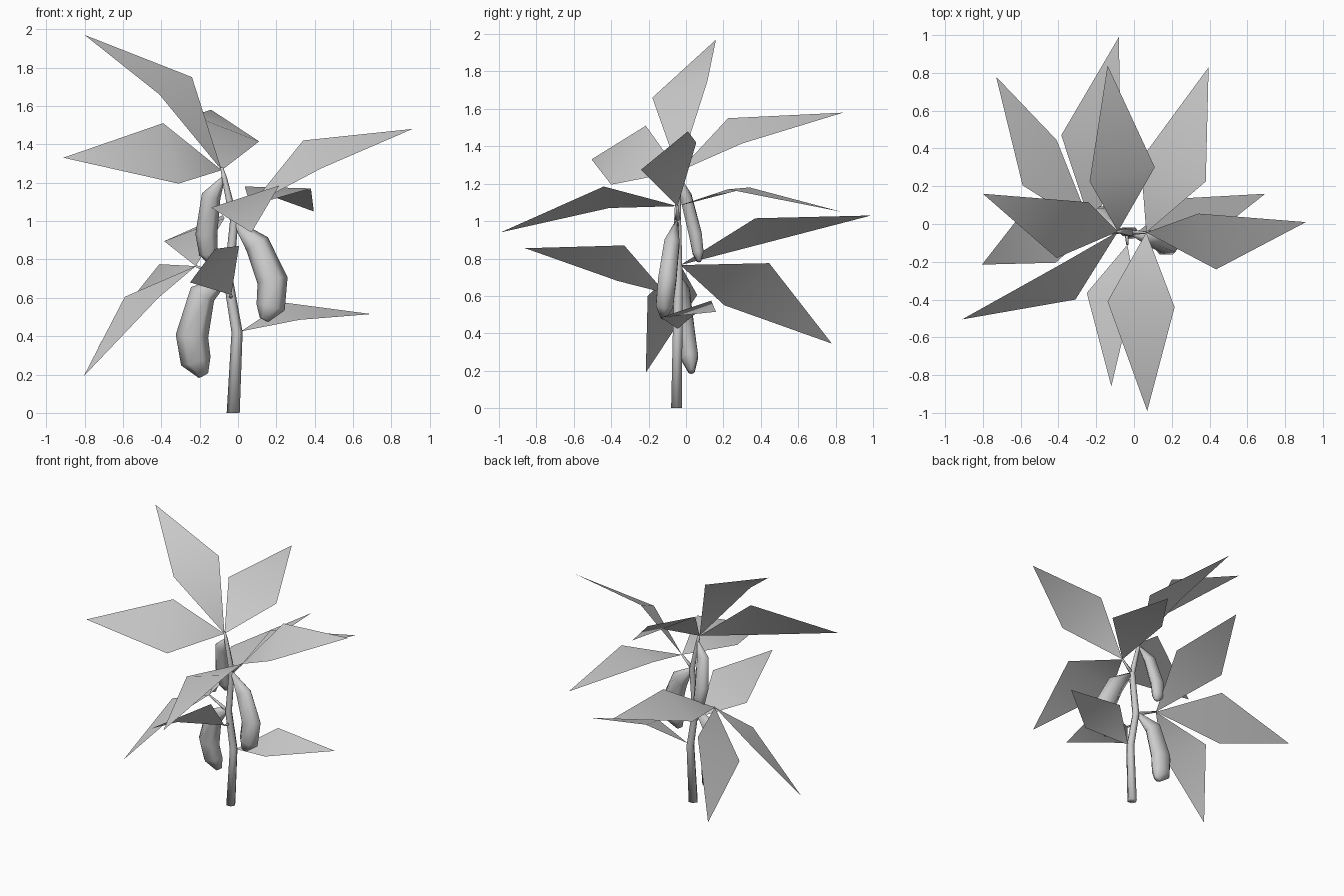
import bpy, math
from mathutils import Vector


def add_object(name, verts, faces):
    mesh = bpy.data.meshes.new(name)
    mesh.from_pydata(verts, [], faces)
    mesh.polygons.foreach_set("use_smooth", [True] * len(faces))
    mesh.update()
    ob = bpy.data.objects.new(name, mesh)
    bpy.context.collection.objects.link(ob)
    return ob


def tube(name, path, sides=6, squash=1.0):
    """Loft rings along (x, y, z, radius) points; squash thins it in y."""
    pts = [Vector(p[:3]) for p in path]
    verts, faces = [], []
    for i, p in enumerate(pts):
        t = (pts[min(i + 1, len(pts) - 1)] - pts[max(i - 1, 0)]).normalized()
        if i == 0 and name == "stem":
            t = Vector((0, 0, 1))
        side = Vector((0, 1, 0)).cross(t).normalized()
        depth = t.cross(side).normalized()
        for k in range(sides):
            a = 2 * math.pi * k / sides
            verts.append(p + path[i][3] * (math.cos(a) * side + squash * math.sin(a) * depth))
    for i in range(len(pts) - 1):
        for k in range(sides):
            n = (k + 1) % sides
            faces.append((i * sides + k, i * sides + n, (i + 1) * sides + n, (i + 1) * sides + k))
    faces.append(tuple(reversed(range(sides))))
    last = (len(pts) - 1) * sides
    faces.append(tuple(range(last, last + sides)))
    return add_object(name, verts, faces)


def leaf(name, base, a, tip, b):
    """Kite-shaped leaf bent across its widest line."""
    return add_object(name, [base, a, tip, b], [(0, 3, 1), (1, 3, 2)])


# Main stem
tube("stem", [(-0.025, -0.05, 0, 0.034), (-0.005, -0.045, 0.42, 0.029),
              (-0.05, -0.04, 0.69, 0.025), (-0.02, -0.045, 1.0, 0.022),
              (-0.07, -0.04, 1.22, 0.014), (-0.085, -0.04, 1.28, 0.007)])

# Leaf stalks
crown = (-0.085, -0.04, 1.265)
middle = (0.065, -0.045, 1.08)
lower = (-0.22, -0.03, 0.765)
tube("middle_stalk", [(-0.02, -0.045, 1.0, 0.015), (*middle, 0.006)], 5)
tube("lower_stalk", [(-0.05, -0.04, 0.69, 0.015), (*lower, 0.006)], 5)

# Leaves: attachment point, one side, tip, other side
leaves = {
    "crown_leaf": [
        (crown, (-0.24, 0.115, 1.75), (-0.80, 0.16, 1.97), (-0.41, -0.18, 1.66)),
        (crown, (-0.39, -0.215, 1.51), (-0.91, -0.505, 1.33), (-0.31, -0.40, 1.195)),
        (crown, (0.11, 0.30, 1.415), (-0.14, 0.84, 1.58), (-0.235, 0.225, 1.55))],
    "middle_leaf": [
        (middle, (0.34, 0.055, 1.42), (0.91, 0.01, 1.48), (0.435, -0.24, 1.275)),
        (middle, (0.215, -0.44, 1.185), (0.07, -0.99, 0.94), (-0.14, -0.41, 1.07)),
        (middle, (0.035, 0.34, 1.18), (0.395, 0.83, 1.05), (0.38, 0.225, 1.17))],
    "lower_leaf": [
        (lower, (-0.07, 0.37, 1.015), (-0.08, 0.99, 1.03), (-0.385, 0.47, 0.895)),
        (lower, (-0.41, 0.445, 0.775), (-0.73, 0.78, 0.345), (-0.59, 0.205, 0.55)),
        (lower, (-0.59, 0.06, 0.605), (-0.805, -0.215, 0.19), (-0.415, -0.205, 0.6))],
    "single_leaf": [
        ((0.015, -0.045, 0.425), (0.24, 0.135, 0.575), (0.695, 0.16, 0.515), (0.32, -0.135, 0.485)),
        ((-0.035, -0.11, 0.615), (0.005, -0.33, 0.87), (-0.12, -0.86, 0.855), (-0.25, -0.365, 0.68))],
}
for name, group in leaves.items():
    for i, pts in enumerate(group):
        leaf(f"{name}_{i + 1}", *pts)
tube("front_stalk", [(-0.04, -0.04, 0.6, 0.012), (-0.035, -0.11, 0.615, 0.006)], 5)

# Hanging pods
tube("upper_pod", [(-0.08, -0.03, 1.22, 0.012), (-0.14, 0.0, 1.13, 0.05),
                   (-0.165, 0.05, 0.93, 0.057), (-0.155, 0.065, 0.83, 0.048),
                   (-0.14, 0.07, 0.785, 0.018)], squash=0.7)
tube("right_pod", [(-0.01, -0.05, 0.99, 0.015), (0.1, -0.075, 0.88, 0.066),
                   (0.18, -0.1, 0.69, 0.08), (0.17, -0.115, 0.55, 0.075),
                   (0.135, -0.12, 0.485, 0.025)], squash=0.7)
tube("left_pod", [(-0.06, -0.04, 0.7, 0.016), (-0.185, -0.02, 0.62, 0.07),
                  (-0.24, 0.0, 0.4, 0.085), (-0.22, 0.02, 0.27, 0.08),
                  (-0.18, 0.03, 0.195, 0.028)], squash=0.65)
